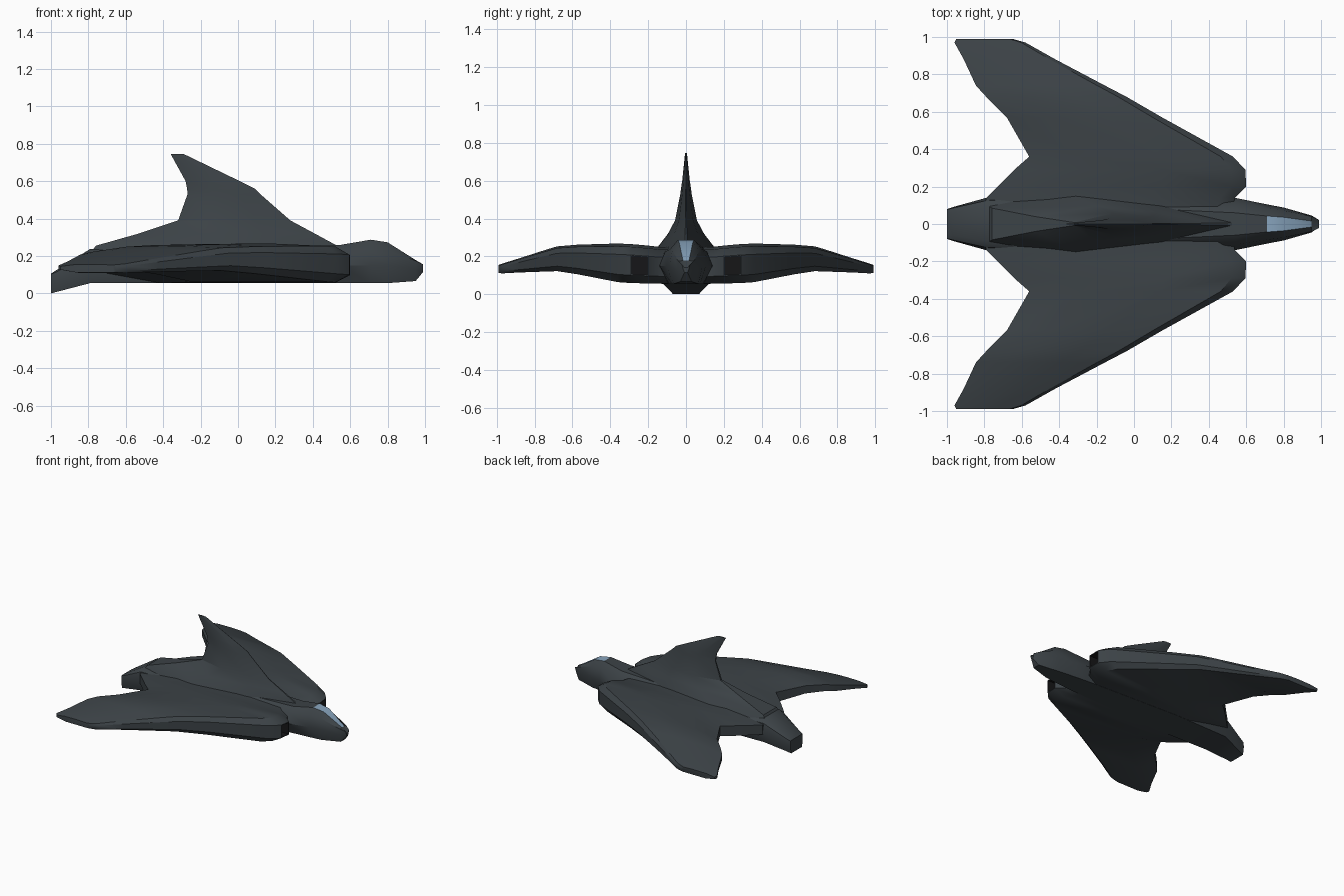
import bpy, bmesh, math

if "Cube" in bpy.data.objects:
    bpy.data.objects.remove(bpy.data.objects["Cube"])


def material(name, rgb):
    m = bpy.data.materials.new(name)
    m.diffuse_color = (*rgb, 1)
    m.use_nodes = True
    m.node_tree.nodes["Principled BSDF"].inputs["Base Color"].default_value = m.diffuse_color
    return m


hull = material("dark_hull", (0.045, 0.055, 0.062))
glass = material("canopy_glass", (0.25, 0.38, 0.52))
black = material("intake_dark", (0.008, 0.008, 0.009))


def loft(rings, cap_start=True, cap_end=True):
    """Skin a list of closed rings with quads."""
    bm = bmesh.new()
    rows = [[bm.verts.new(p) for p in ring] for ring in rings]
    n = len(rows[0])
    for a, b in zip(rows, rows[1:]):
        for i in range(n):
            j = (i + 1) % n
            bm.faces.new((a[i], a[j], b[j], b[i]))
    if cap_start:
        bm.faces.new(rows[0])
    if cap_end:
        bm.faces.new(rows[-1])
    bmesh.ops.recalc_face_normals(bm, faces=bm.faces)
    return bm


def finish(bm, name, mats, angle=32):
    me = bpy.data.meshes.new(name)
    bm.to_mesh(me)
    bm.free()
    ob = bpy.data.objects.new(name, me)
    bpy.context.collection.objects.link(ob)
    for m in mats:
        me.materials.append(m)
    bpy.ops.object.select_all(action='DESELECT')
    ob.select_set(True)
    bpy.context.view_layer.objects.active = ob
    bpy.ops.object.shade_smooth_by_angle(angle=math.radians(angle))
    return ob


# Fuselage: x, bottom half-width, side half-width, side z, top half-width, top z, bottom z
stations = [
    (-1.0, .07, .08, .06, .055, .105, 0),
    (-.97, .075, .09, .065, .06, .125, .008),
    (-.79, .12, .14, .14, .09, .238, .055),
    (-.32, .13, .17, .15, .10, .25, .055),
    (.54, .09, .14, .15, .06, .258, .055),
    (.71, .075, .105, .15, .043, .287, .055),
    (.80, .065, .088, .15, .036, .273, .055),
    (.95, .03, .045, .13, .016, .178, .066),
    (.99, .008, .014, .13, .008, .14, .115)]


def hull_ring(x, wb, ws, zs, wt, zt, zb):
    half = [(wb, zb), (ws, zs), ((ws + wt) / 2 + .01, (zs + zt) / 2 + .02), (wt, zt)]
    pts = half + [(-y, z) for y, z in reversed(half)]
    return [(x, y, z) for y, z in pts]


bm = loft([hull_ring(*s) for s in stations])
bm.normal_update()
for f in bm.faces:
    c = f.calc_center_median()
    if .72 < c.x < .94 and abs(c.y) < .005 and f.normal.z > .05:
        f.material_index = 1
finish(bm, "fuselage", [hull, glass])

# Wing: y, leading x, trailing x, top z, bottom z
wing = [
    (0, .50, -.79, .25, .056), (.14, .54, -.79, .25, .056),
    (.20, .60, -.73, .257, .057), (.29, .595, -.64, .265, .059),
    (.36, .53, -.56, .268, .064), (.57, .15, -.68, .262, .105),
    (.68, -.04, -.79, .253, .122), (.74, -.155, -.845, .235, .12),
    (.88, -.42, -.91, .19, .115), (.97, -.58, -.96, .162, .11),
    (.99, -.65, -.95, .155, .112)]


def wing_ring(y, le, te, top, bot):
    c, t = le - te, top - bot
    return [(x, y, z) for x, z in [
        (le, bot + .72 * t), (le - .06 * c, bot + .93 * t), (le - .35 * c, top),
        (te + .25 * c, top - .03 * t), (te, bot + .75 * t), (te, bot + .35 * t),
        (te + .28 * c, bot), (le - .06 * c, bot), (le, bot + .2 * t)]]


bm = loft([wing_ring(*s) for s in wing], cap_start=False)
bm.normal_update()

# Engine intakes sunk into the blunt root of the leading edge
mouth = [f for f in bm.faces if f.normal.x > .9
         and f.calc_center_median().x > .58 and .2 < f.calc_center_median().y < .29]
bmesh.ops.inset_region(bm, faces=mouth, thickness=.008, depth=0)
before = set(bm.faces)
ext = bmesh.ops.extrude_discrete_faces(bm, faces=mouth)['faces']
for f in ext:
    bmesh.ops.translate(bm, verts=f.verts, vec=(-.15, 0, 0))
for f in bm.faces:
    if f not in before or f in ext:
        f.material_index = 1
w = finish(bm, "wings", [hull, black])
mir = w.modifiers.new("mirror", 'MIRROR')
mir.use_axis = (False, True, False)

# Tail fin with flared spine: z, rear x, front x, half-width, rear half-width
fin = [
    (.20, -.80, .56, .17, .11), (.255, -.76, .53, .145, .085),
    (.32, -.53, .41, .095, .04), (.39, -.32, .28, .058, .008),
    (.53, -.27, .12, .03, .004), (.56, -.272, .09, .026, .004),
    (.60, -.28, .01, .02, .004), (.745, -.36, -.29, .005, .002)]


def fin_ring(z, xb, xf, w, wb):
    c = xf - xb
    half = [(xb, wb), (xb + .35 * c, w), (xb + .7 * c, .65 * w), (xf, .05 * w)]
    return [(x, y, z) for x, y in half + [(x, -y) for x, y in reversed(half)]]


finish(loft([fin_ring(*s) for s in fin]), "tail_fin", [hull])
